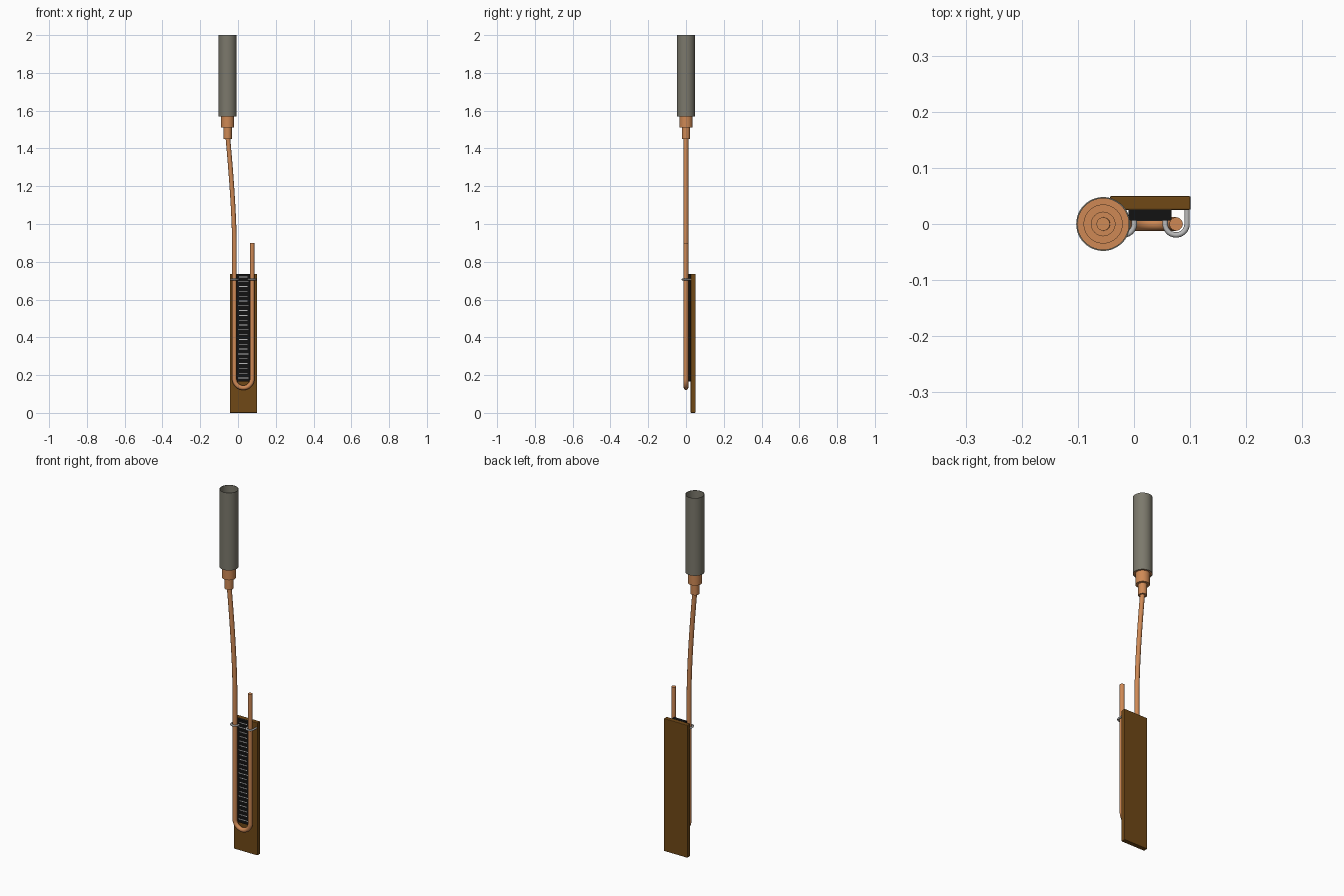
import bpy, math

if "Cube" in bpy.data.objects:
    bpy.data.objects.remove(bpy.data.objects["Cube"])

def mat(name, c):
    m = bpy.data.materials.new(name)
    m.diffuse_color = (*c, 1)
    m.use_nodes = True
    m.node_tree.nodes["Principled BSDF"].inputs["Base Color"].default_value = m.diffuse_color
    return m

COPPER = mat("copper", (0.62, 0.25, 0.09))
WOOD = mat("brown_wood", (0.16, 0.065, 0.008))
IRON = mat("grey_pipe", (0.2, 0.19, 0.15))
BLACK = mat("black", (0.006, 0.006, 0.006))
STEEL = mat("steel", (0.5, 0.5, 0.5))

def smooth(ob, m):
    ob.data.materials.append(m)
    bpy.ops.object.select_all(action='DESELECT')
    ob.select_set(True)
    bpy.context.view_layer.objects.active = ob
    bpy.ops.object.shade_smooth_by_angle(angle=math.radians(35))
    return ob

def new_object(name, verts, faces):
    me = bpy.data.meshes.new(name)
    me.from_pydata(verts, [], faces)
    ob = bpy.data.objects.new(name, me)
    bpy.context.collection.objects.link(ob)
    return ob

def box(name, lo, hi, m, bevel=0):
    bpy.ops.mesh.primitive_cube_add(size=1, location=[(a + b) / 2 for a, b in zip(lo, hi)])
    ob = bpy.context.object
    ob.name = name
    ob.scale = [b - a for a, b in zip(lo, hi)]
    bpy.ops.object.transform_apply(location=False, rotation=False, scale=True)
    ob.data.materials.append(m)
    if bevel:
        mod = ob.modifiers.new("bevel", 'BEVEL')
        mod.width, mod.segments = bevel, 2
    return ob

def lathe(name, x, profile, m, n=48):
    """Closed (radius, z) outline, counter-clockwise, turned about a vertical axis."""
    k = len(profile)
    verts = [(x + r * math.cos(2 * math.pi * i / n), r * math.sin(2 * math.pi * i / n), z)
             for i in range(n) for r, z in profile]
    faces = [(i * k + j, (i + 1) % n * k + j, (i + 1) % n * k + (j + 1) % k, i * k + (j + 1) % k)
             for i in range(n) for j in range(k)]
    return smooth(new_object(name, verts, faces), m)

def tube(name, pts, r, m):
    """Round bar along a path, with filled ends."""
    cu = bpy.data.curves.new(name, 'CURVE')
    cu.dimensions = '3D'
    cu.bevel_depth, cu.bevel_resolution, cu.use_fill_caps = r, 4, True
    s = cu.splines.new('POLY')
    s.points.add(len(pts) - 1)
    for p, co in zip(s.points, pts):
        p.co = (*co, 1)
    ob = bpy.data.objects.new(name, cu)
    bpy.context.collection.objects.link(ob)
    bpy.ops.object.select_all(action='DESELECT')
    ob.select_set(True)
    bpy.context.view_layer.objects.active = ob
    bpy.ops.object.convert(target='MESH')
    ob = bpy.context.object
    ob.name = name
    return smooth(ob, m)

# backing board and black scale with its graduations
box("backing_board", (-0.043, 0.025, 0), (0.101, 0.05, 0.735), WOOD, 0.003)
box("scale_strip", (-0.010, 0.006, 0.165), (0.067, 0.026, 0.735), BLACK)
N = 22
for i in range(N):
    z = 0.185 + i * 0.535 / (N - 1)
    half = 0.028 if i % 5 == 0 else 0.022
    box(f"scale_tick_{i}", (0.0285 - half, 0.005, z - 0.002), (0.0285 + half, 0.0065, z + 0.002), STEEL)

# U-shaped copper pipe: leaning lead-in, long leg, bend, open short leg
L, R, ROD = -0.019, 0.075, 0.0122
cx, br = (L + R) / 2, (R - L) / 2
path = [(L - 0.036 * (t / 12) ** 1.5, 0, 0.9 + 0.57 * t / 12) for t in range(12, -1, -1)]
path += [(cx - br * math.cos(a), 0, 0.133 + br - br * math.sin(a))
         for a in (math.pi * i / 20 for i in range(21))]
path.append((R, 0, 0.9))
tube("u_pipe", path, ROD, COPPER)

# staple clips holding both legs to the board
for name, x in (("left", L), ("right", R)):
    q = 0.0195
    pts = [(x - q, 0.027, 0.706)]
    pts += [(x - q * math.cos(a), -q * math.sin(a), 0.706)
            for a in (math.pi * i / 20 for i in range(21))]
    pts.append((x + q, 0.027, 0.706))
    tube(name + "_clip", pts, 0.0048, STEEL)

# stepped copper reducer and open main pipe
lathe("reducer", -0.055, [(0.011, 1.45), (0.022, 1.45), (0.022, 1.51), (0.035, 1.51),
                          (0.035, 1.572), (0.0462, 1.572), (0.0462, 1.59), (0.034, 1.59),
                          (0.034, 1.525), (0.021, 1.525), (0.021, 1.465), (0.011, 1.465)], COPPER)
lathe("main_pipe", -0.055, [(0.0455, 1.57), (0.048, 1.57), (0.048, 2.0), (0.0455, 2.0)], IRON)
